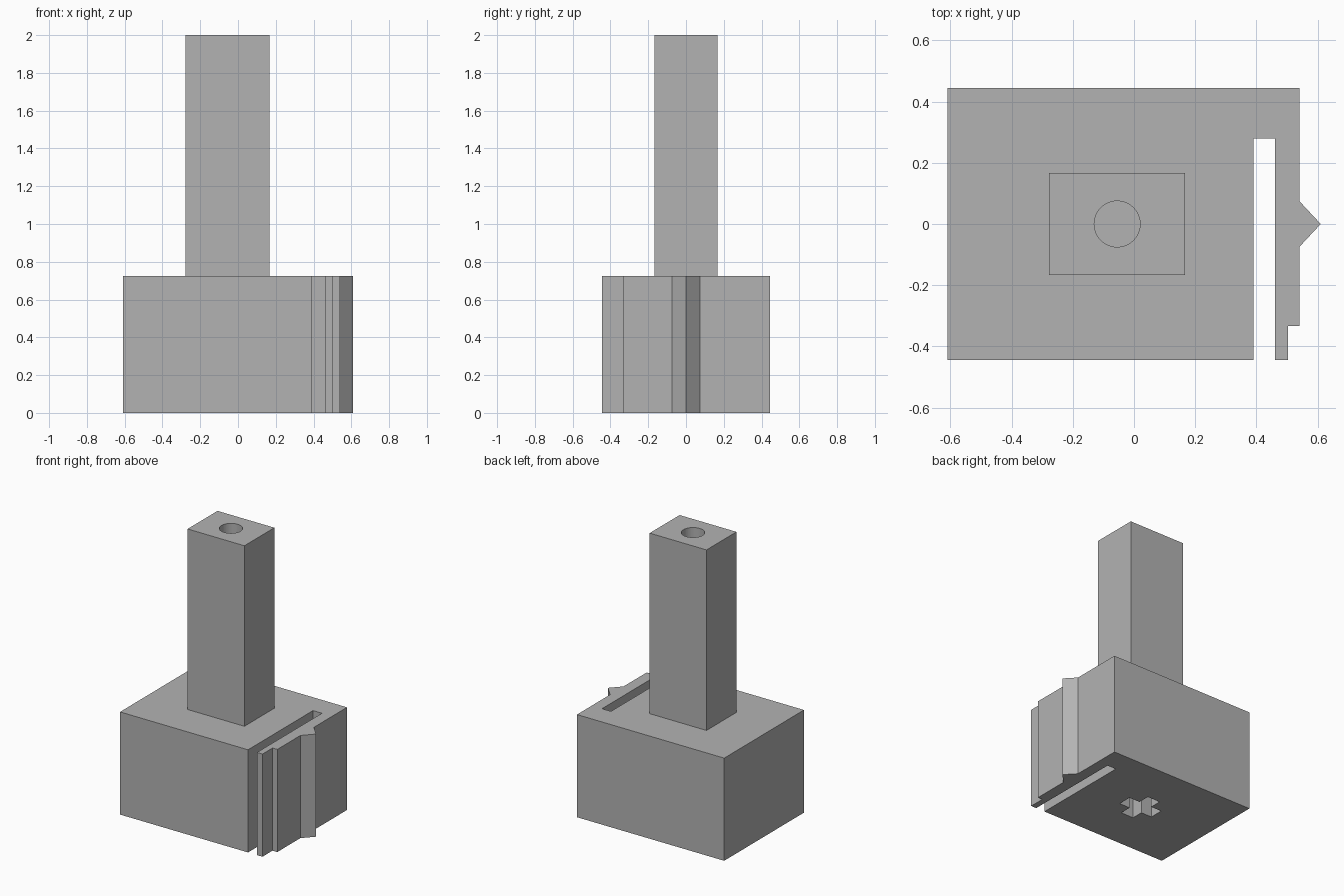
import bpy
import bmesh
from math import cos, sin, tau

cube = bpy.data.objects.get("Cube")
if cube:
    bpy.data.objects.remove(cube, do_unlink=True)

grey = bpy.data.materials.new("plain grey")
grey.use_nodes = True
colour = (0.45, 0.45, 0.45, 1)
grey.diffuse_color = colour
grey.node_tree.nodes["Principled BSDF"].inputs["Base Color"].default_value = colour

CX = -0.055          # axis of shaft, bore and socket
BASE_TOP = 0.725


def prism(name, outline, z0, z1):
    """Extrude a flat outline from z0 up to z1."""
    bm = bmesh.new()
    face = bm.faces.new([bm.verts.new((x, y, z0)) for x, y in outline])
    top = bmesh.ops.extrude_face_region(bm, geom=[face])["geom"]
    verts = [v for v in top if isinstance(v, bmesh.types.BMVert)]
    bmesh.ops.translate(bm, verts=verts, vec=(0, 0, z1 - z0))
    bmesh.ops.recalc_face_normals(bm, faces=bm.faces)
    mesh = bpy.data.meshes.new(name)
    bm.to_mesh(mesh)
    bm.free()
    mesh.materials.append(grey)
    obj = bpy.data.objects.new(name, mesh)
    bpy.context.collection.objects.link(obj)
    return obj


def cut(target, cutter):
    cutter.hide_render = True
    cutter.hide_viewport = True
    cutter.display_type = 'WIRE'
    mod = target.modifiers.new(cutter.name, 'BOOLEAN')
    mod.operation = 'DIFFERENCE'
    mod.solver = 'EXACT'
    mod.object = cutter


# Base block with its slotted spring clip
base = prism("base_with_clip", [
    (-0.61, -0.445), (0.39, -0.445), (0.39, 0.28), (0.46, 0.28),
    (0.46, -0.445), (0.503, -0.445), (0.503, -0.333), (0.54, -0.333),
    (0.54, -0.075), (0.61, 0), (0.54, 0.075), (0.54, 0.445), (-0.61, 0.445),
], 0, BASE_TOP)

# Upright shaft
HX, HY = 0.222, 0.167
shaft = prism("shaft", [(CX - HX, -HY), (CX + HX, -HY), (CX + HX, HY), (CX - HX, HY)],
              BASE_TOP, 2)

# Round bore in the top of the shaft
R, SIDES = 0.075, 48
circle = [(CX + R * cos(tau * i / SIDES), R * sin(tau * i / SIDES)) for i in range(SIDES)]
cut(shaft, prism("bore_cutter", circle, 1.5, 2.1))

# Cross-shaped socket under the base: one arm outline turned four times
L, W = 0.135, 0.05
cross = []
for c, s in ((1, 0), (0, 1), (-1, 0), (0, -1)):
    cross += [(CX + c * x - s * y, s * x + c * y) for x, y in ((L, -W), (L, W), (W, W))]
cut(base, prism("socket_cutter", cross, -0.1, 0.5))

# Smooth the round bore only; every sharp edge stays crisp
for obj in (base, shaft):
    bpy.context.view_layer.objects.active = obj
    obj.select_set(True)
bpy.ops.object.shade_smooth_by_angle()
